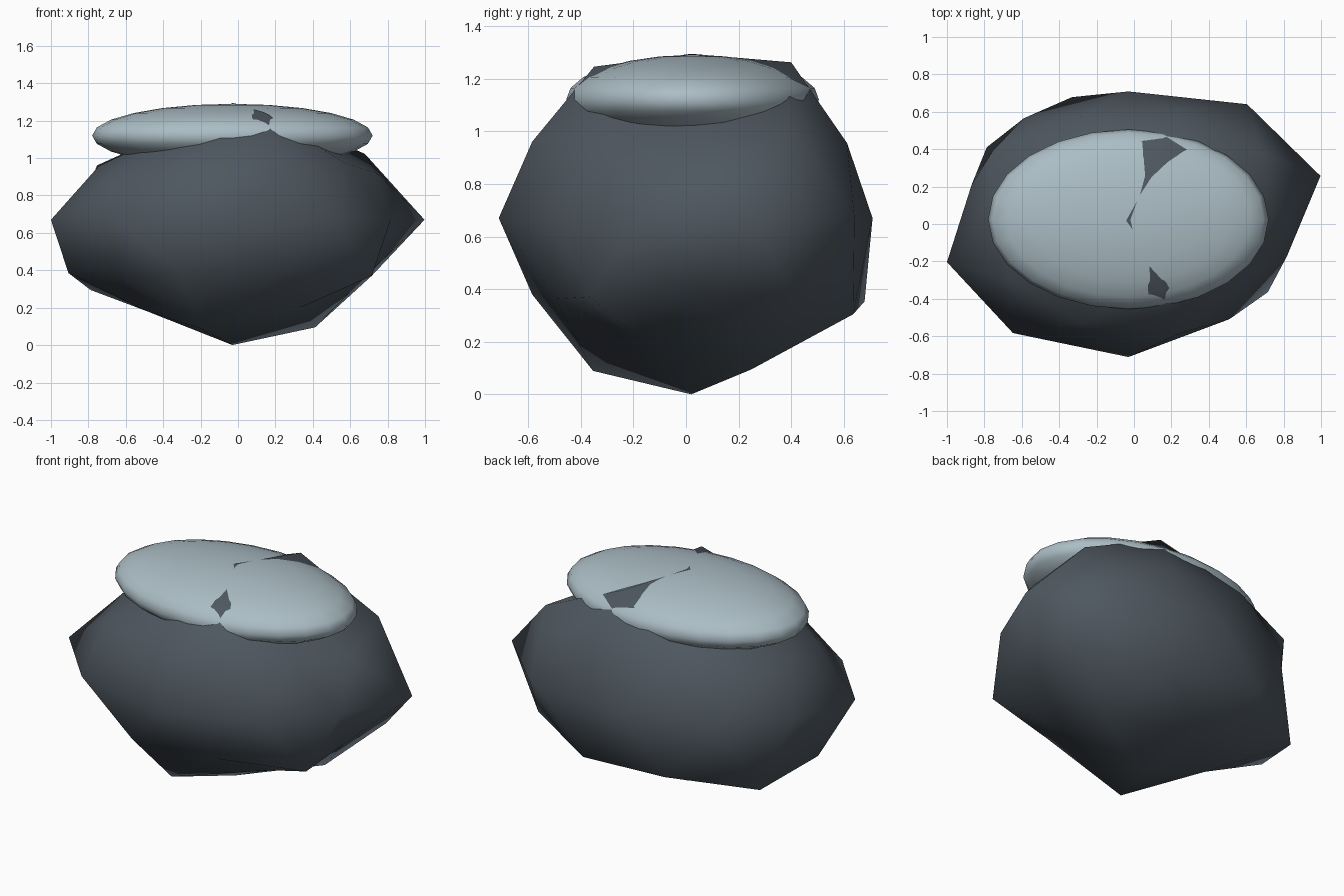
import bpy, bmesh, math
from mathutils import Vector

default = bpy.data.objects.get("Cube")
if default:
    bpy.data.objects.remove(default, do_unlink=True)


def material(name, rgb):
    mat = bpy.data.materials.new(name)
    mat.use_nodes = True
    color = (*rgb, 1.0)
    mat.diffuse_color = color
    mat.node_tree.nodes["Principled BSDF"].inputs["Base Color"].default_value = color
    return mat


def finish(name, bm, center, mat):
    """Turn a bmesh into a smooth-shaded object."""
    for face in bm.faces:
        face.smooth = True
    mesh = bpy.data.meshes.new(name)
    bm.to_mesh(mesh)
    bm.free()
    mesh.materials.append(mat)
    obj = bpy.data.objects.new(name, mesh)
    obj.location = center
    bpy.context.collection.objects.link(obj)
    return obj


def stretch(bm, size):
    bmesh.ops.scale(bm, vec=Vector(size), verts=bm.verts)


# Boulder: coarse icosphere, each vertex pushed in or out along its radius.
# One row per ring from the bottom up, running counter-clockwise from +x.
RINGS = [
    [1.03],
    [1.04, 0.9, 0.88, 1.05, 0.85],
    [0.85, 1.07, 1.1, 0.88, 0.9],
    [1.03, 1.09, 0.98, 1.0, 1.03],
    [1.08, 1.08, 0.97, 0.95, 0.88, 1.02, 1.05, 1.03, 0.92, 0.89],
    [0.86, 0.98, 1.0, 0.87, 1.0],
    [1.03, 0.97, 0.84, 0.95, 0.88],
    [0.82, 1.07, 0.83, 0.83, 1.04],
    [0.96],
]


def ring_order(vert):
    x, y, z = vert.co
    return round(z, 2), (math.atan2(y, x) + 0.1) % math.tau


bm = bmesh.new()
bmesh.ops.create_icosphere(bm, subdivisions=2, radius=1)
factors = [f for ring in RINGS for f in ring]
for vert, factor in zip(sorted(bm.verts, key=ring_order), factors):
    vert.co *= factor
stretch(bm, (1.0, 0.71, 0.65))
finish("boulder", bm, (-0.03, 0.02, 0.67), material("slate grey", (0.077, 0.096, 0.116)))

# Snow cap: flattened sphere sunk into the top of the boulder
bm = bmesh.new()
bmesh.ops.create_uvsphere(bm, u_segments=24, v_segments=12, radius=1)
stretch(bm, (0.75, 0.48, 0.17))
finish("snow_cap", bm, (-0.03, 0.025, 1.12), material("pale blue snow", (0.41, 0.51, 0.56)))
